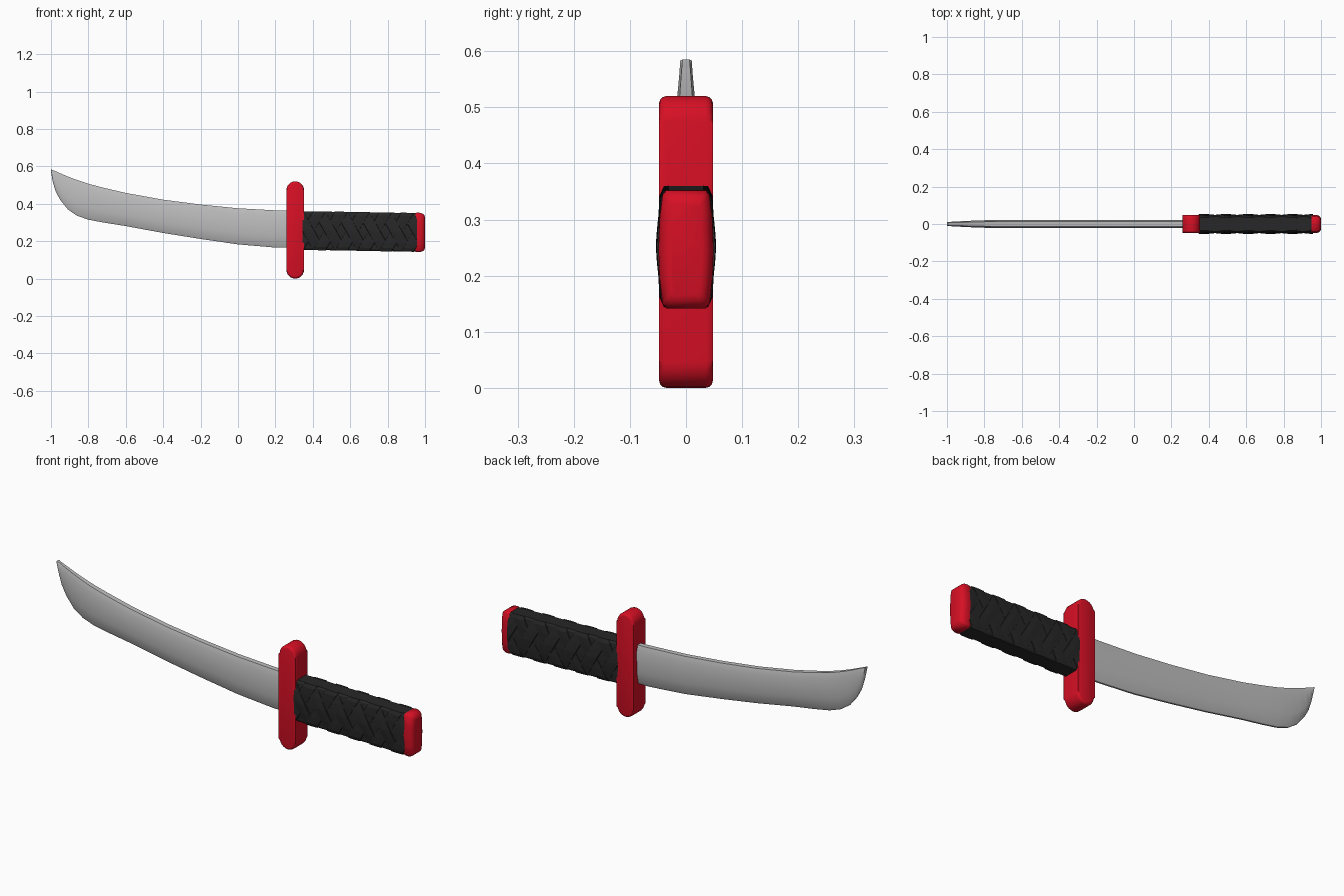
import bpy, bmesh, math
from mathutils import Vector

if "Cube" in bpy.data.objects:
    bpy.data.objects.remove(bpy.data.objects["Cube"])


def material(name, rgb):
    m = bpy.data.materials.new(name)
    m.use_nodes = True
    m.diffuse_color = (*rgb, 1)
    bsdf = m.node_tree.nodes["Principled BSDF"]
    bsdf.inputs["Base Color"].default_value = (*rgb, 1)
    bsdf.inputs["Roughness"].default_value = 0.5
    return m


STEEL = material("steel grey", (0.52, 0.52, 0.52))
RED = material("red", (0.68, 0.005, 0.018))
BLACK = material("black wrap", (0.02, 0.02, 0.02))


def finish(bm, name, mat, smooth=None):
    bmesh.ops.recalc_face_normals(bm, faces=bm.faces)
    mesh = bpy.data.meshes.new(name)
    bm.to_mesh(mesh)
    bm.free()
    mesh.materials.append(mat)
    obj = bpy.data.objects.new(name, mesh)
    bpy.context.collection.objects.link(obj)
    if smooth:
        bpy.ops.object.select_all(action="DESELECT")
        obj.select_set(True)
        bpy.context.view_layer.objects.active = obj
        bpy.ops.object.shade_smooth_by_angle(angle=math.radians(smooth))
    return obj


def loft(bm, rings):
    """Skin closed rings of points and cap both ends."""
    loops = [[bm.verts.new(p) for p in ring] for ring in rings]
    n = len(loops[0])
    for a, b in zip(loops, loops[1:]):
        for i in range(n):
            j = (i + 1) % n
            bm.faces.new((a[i], a[j], b[j], b[i]))
    bm.faces.new(loops[0])
    bm.faces.new(loops[-1])


# Blade: stations of (x, spine z, edge z)
stations = [(0.30, 0.362, 0.165), (0.20, 0.365, 0.166), (0.0, 0.376, 0.183),
            (-0.20, 0.396, 0.212), (-0.40, 0.422, 0.244), (-0.60, 0.458, 0.281),
            (-0.72, 0.486, 0.300), (-0.80, 0.507, 0.315), (-0.86, 0.527, 0.336),
            (-0.91, 0.546, 0.370), (-0.95, 0.563, 0.420), (-0.975, 0.574, 0.466),
            (-0.99, 0.580, 0.516), (-1.0, 0.585, 0.572)]
blade_section = [(0.0, 0.6), (0.15, 1.0), (0.68, 0.95), (0.95, 0.45), (1.0, 0.2)]
rings = []
for x, top, low in stations:
    t = 0.021 * (1 - 0.5 * max(0, (-x - 0.75) / 0.25) ** 1.5)
    side = [(t * w, top + (low - top) * f) for f, w in blade_section]
    outline = side + [(-y, z) for y, z in reversed(side)]
    rings.append([(x, y, z) for y, z in outline])
bm = bmesh.new()
loft(bm, rings)
finish(bm, "blade", STEEL, 35)

# Guard: a flat bar with round ends and softened rims
GX, R, H, D = 0.306, 0.047, 0.52, 0.048
profile = []
for zc, start in ((H - R, 0), (R, math.pi)):
    for k in range(13):
        a = start + math.pi * k / 12
        profile.append((GX + R * math.cos(a), zc + R * math.sin(a)))
bm = bmesh.new()
loft(bm, [[(x, y, z) for x, z in profile] for y in (-D, D)])
rims = [e for e in bm.edges if abs(e.verts[0].co.y - e.verts[1].co.y) < 0.001]
bmesh.ops.bevel(bm, geom=rims, offset=0.013, segments=3, profile=0.5, affect="EDGES")
finish(bm, "guard", RED, 40)

# Grip: bulging section, drooping slightly toward the end
half_section = [(0.034, 1.0), (0.041, 0.92), (0.046, 0.5), (0.048, 0.0),
                (0.046, -0.5), (0.041, -0.92), (0.034, -1.0)]
HALF = 0.103
X0, X1 = 0.345, 0.957


def centre(x):
    return 0.257 - 0.016 * (x - X0)


def grip_ring(x, ys=1.0, zs=1.0):
    pts = half_section + [(-y, f) for y, f in reversed(half_section)]
    return [(x, y * ys, centre(x) + HALF * zs * f) for y, f in pts]


bm = bmesh.new()
loft(bm, [grip_ring(X0), grip_ring(X1)])
finish(bm, "grip_core", BLACK)


def depth(f):
    for (y0, f0), (y1, f1) in zip(half_section, half_section[1:]):
        if f1 <= f <= f0:
            return y0 + (y1 - y0) * (f0 - f) / (f0 - f1)
    return half_section[-1][0]


# Wrap: crossing bands woven over and under on both faces
PITCH, BAND, ROWS = 0.118, 0.036, 12


def band(bm, x_start, lean, face):
    rings = []
    for r in range(ROWS + 1):
        s = r / ROWS
        f = 2 * s - 1
        lift = 0.003 + 0.0025 * lean * math.cos(2 * math.pi * s)
        mid = x_start + lean * PITCH * (s - 0.5)
        y = depth(f)
        ring = []
        for dx, out in ((-BAND, -0.004), (-BAND * 0.9, lift * 0.7), (0, lift),
                        (BAND * 0.9, lift * 0.7), (BAND, -0.004)):
            x = mid + dx
            ring.append((x, face * (y + out), centre(x) + HALF * 1.01 * f))
        rings.append(ring)
    loft(bm, rings)


bm = bmesh.new()
for face in (-1, 1):
    for lean in (-1, 1):
        for i in range(-1, 7):
            band(bm, X0 + 0.03 + i * PITCH, lean, face)
for x, sign in ((X0, -1), (X1, 1)):
    bmesh.ops.bisect_plane(bm, geom=bm.verts[:] + bm.edges[:] + bm.faces[:],
                           plane_co=Vector((x, 0, 0)), plane_no=Vector((sign, 0, 0)),
                           clear_outer=True)
finish(bm, "grip_wrap", BLACK)

# Pommel: rounded cap closing the grip
bm = bmesh.new()
loft(bm, [grip_ring(x, ys, zs) for x, ys, zs in (
    (0.950, 1.0, 1.01), (0.958, 1.03, 1.025), (0.975, 1.02, 1.02),
    (0.988, 0.94, 0.97), (0.996, 0.80, 0.90), (1.0, 0.6, 0.80))])
finish(bm, "pommel", RED, 50)
